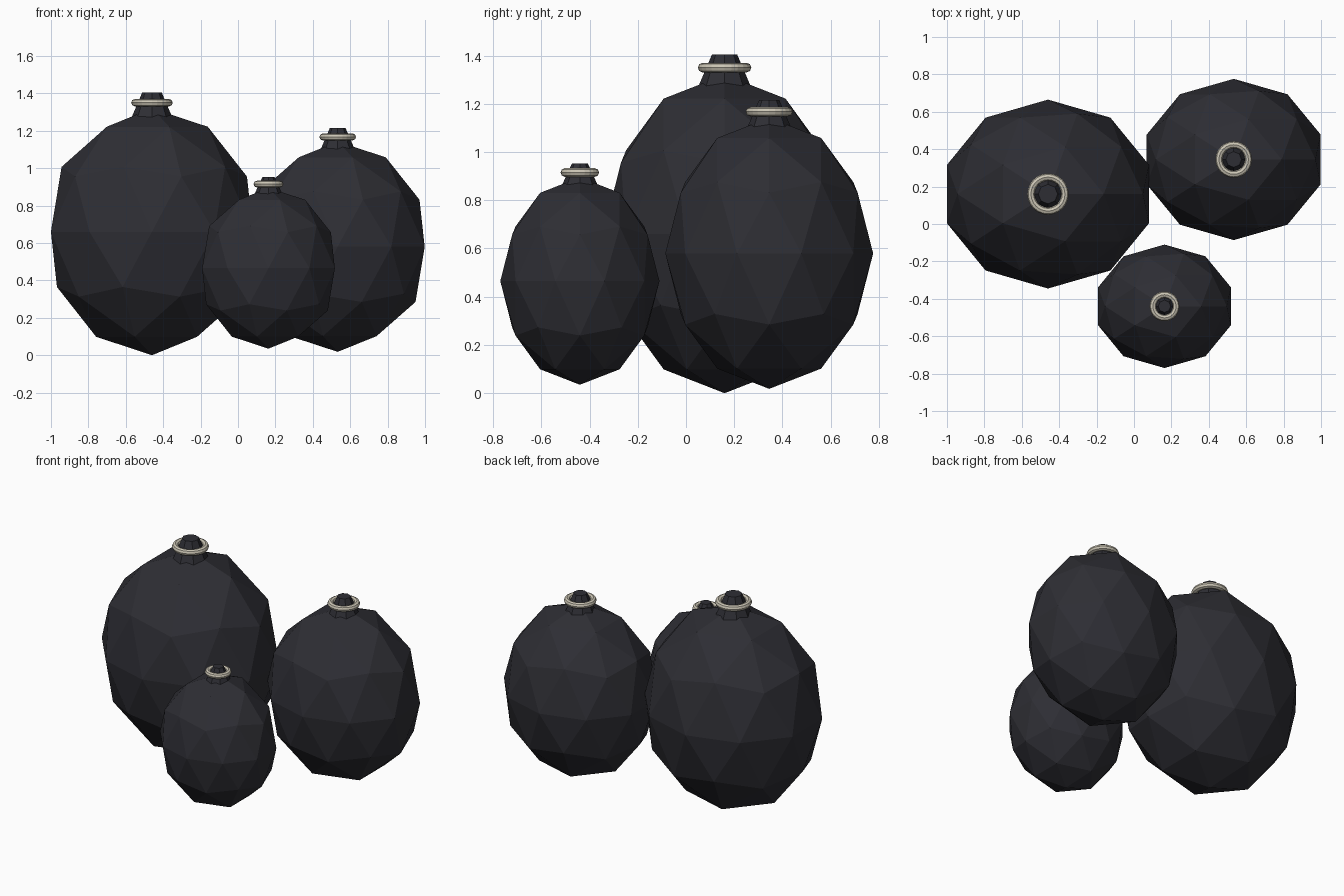
import bpy

if "Cube" in bpy.data.objects:
    bpy.data.objects.remove(bpy.data.objects["Cube"], do_unlink=True)


def make_material(name, rgb):
    mat = bpy.data.materials.new(name)
    mat.use_nodes = True
    mat.diffuse_color = (*rgb, 1)
    mat.node_tree.nodes["Principled BSDF"].inputs["Base Color"].default_value = (*rgb, 1)
    return mat


dark = make_material("charcoal", (0.027, 0.027, 0.034))
pale = make_material("pale_cord", (0.60, 0.56, 0.46))


def finish(name, mat):
    ob = bpy.context.object
    ob.name = name
    ob.data.materials.append(mat)
    return ob


def add_sack(label, x, y, z, radii, neck, ring):
    # faceted egg-shaped body
    bpy.ops.mesh.primitive_ico_sphere_add(subdivisions=2, radius=1, location=(x, y, z))
    finish(label + "_body", dark).scale = radii

    # tapered octagonal neck, sunk a little into the body
    low, high, r_low, r_high = neck
    bpy.ops.mesh.primitive_cone_add(vertices=8, radius1=r_low, radius2=r_high,
                                    depth=high - low, location=(x, y, (low + high) / 2))
    finish(label + "_neck", dark)

    # cord ring tied round the neck
    height, major, minor = ring
    bpy.ops.mesh.primitive_torus_add(major_segments=24, minor_segments=8,
                                     major_radius=major, minor_radius=minor,
                                     location=(x, y, height))
    finish(label + "_tie_ring", pale)


add_sack("large", -0.46, 0.16, 0.66, (0.568, 0.505, 0.66),
         (1.25, 1.405, 0.118, 0.052), (1.35, 0.091, 0.02))
add_sack("medium", 0.533, 0.345, 0.58, (0.489, 0.431, 0.562),
         (1.08, 1.215, 0.1, 0.042), (1.167, 0.079, 0.019))
add_sack("small", 0.163, -0.44, 0.465, (0.373, 0.33, 0.43),
         (0.85, 0.952, 0.08, 0.033), (0.915, 0.062, 0.018))
